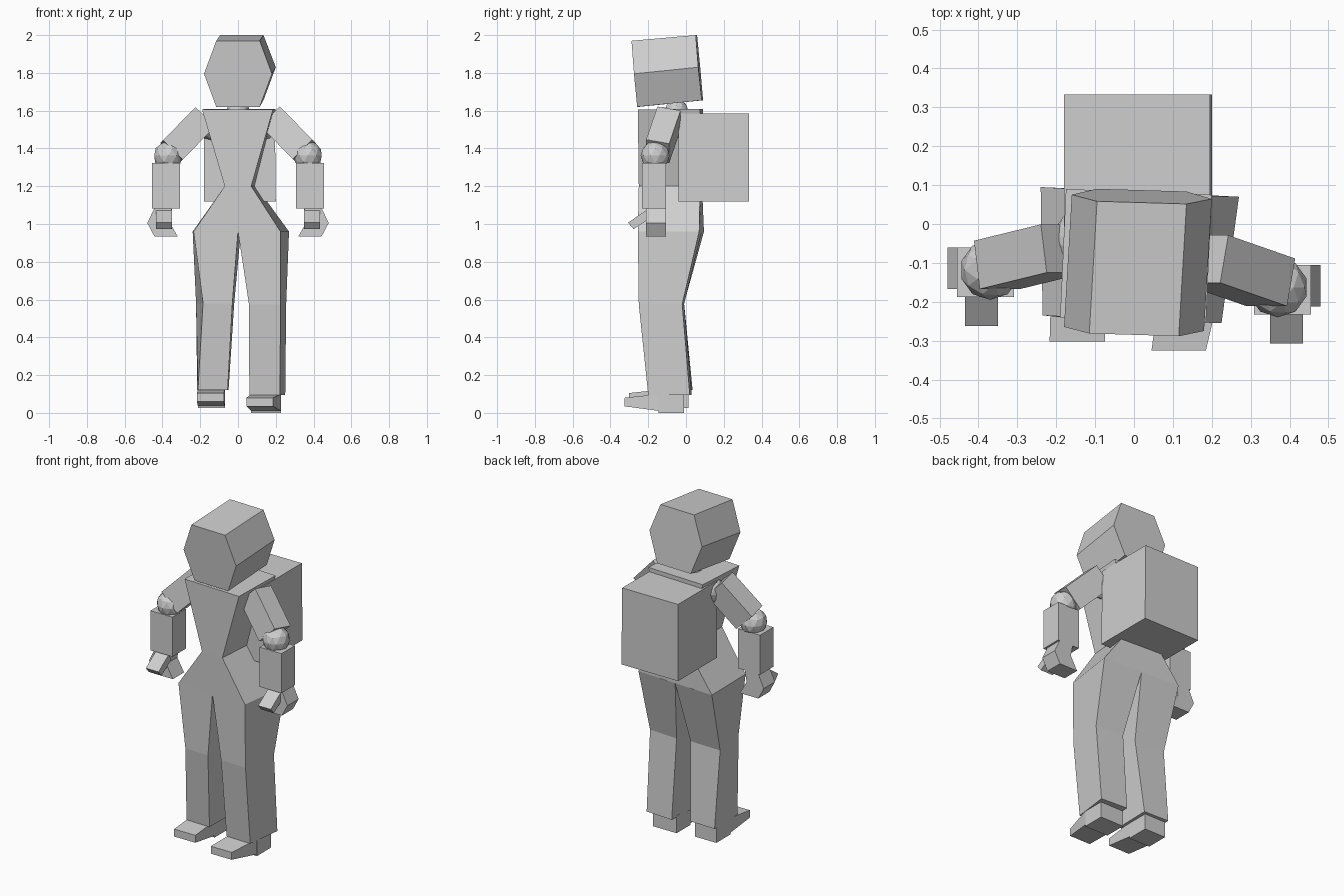
import bpy, bmesh
from mathutils import Vector

grey = bpy.data.materials.new("plain_grey")
grey.diffuse_color = (0.62, 0.62, 0.62, 1)


def finish(name, bm):
    bmesh.ops.recalc_face_normals(bm, faces=bm.faces)
    me = bpy.data.meshes.new(name)
    bm.to_mesh(me)
    bm.free()
    me.materials.append(grey)
    ob = bpy.data.objects.new(name, me)
    bpy.context.collection.objects.link(ob)
    return ob


def loft(name, rings):
    """Closed skin through rings of equal point count."""
    bm = bmesh.new()
    loops = [[bm.verts.new(p) for p in r] for r in rings]
    n = len(loops[0])
    for a, b in zip(loops, loops[1:]):
        for i in range(n):
            j = (i + 1) % n
            bm.faces.new((a[i], a[j], b[j], b[i]))
    bm.faces.new(loops[0])
    bm.faces.new(loops[-1])
    return finish(name, bm)


def rect(x0, x1, y0, y1, z, shift=0.0):
    """Horizontal quad; shift moves its back edge sideways."""
    return [(x0, y0, z), (x1, y0, z), (x1 + shift, y1, z), (x0 + shift, y1, z)]


def ball(name, centre, r):
    bm = bmesh.new()
    bmesh.ops.create_icosphere(bm, subdivisions=2, radius=r)
    bmesh.ops.translate(bm, verts=bm.verts, vec=centre)
    return finish(name, bm)


# Head: hexagonal prism, tipped slightly forward
def head_ring(top, mid, low, dx):
    rows = [(-0.115, top), (0.115, top), (0.18, mid),
            (0.115, low), (-0.115, low), (-0.18, mid)]
    return [(x + dx, y - 0.03 * x, z) for x, (y, z) in rows]


loft("head", [head_ring((-0.285, 1.97), (-0.27, 1.795), (-0.255, 1.62), 0),
              head_ring((0.055, 2.0), (0.07, 1.83), (0.087, 1.655), 0.02)])
ball("neck", (0, -0.05, 1.6), 0.062)

# Torso: wide hips, narrow waist, wide shoulders
loft("torso", [
    [(-0.235, -0.235, 0.96), (0.225, -0.255, 0.96), (0.27, 0.07, 0.96), (-0.24, 0.095, 0.96)],
    [(-0.07, -0.245, 1.2), (0.07, -0.25, 1.2), (0.095, 0.075, 1.2), (-0.065, 0.085, 1.2)],
    [(-0.19, -0.24, 1.605), (0.185, -0.255, 1.605), (0.2, 0.075, 1.61), (-0.175, 0.09, 1.61)]])

# Backpack
loft("backpack", [rect(-0.18, 0.2, -0.04, 0.333, 1.12),
                  rect(-0.18, 0.195, -0.04, 0.333, 1.585, 0)])

# Legs: hip, knee and cuff rings
loft("left_leg", [
    [(-0.235, -0.235, 0.96), (0, -0.245, 0.96), (0.015, 0.083, 0.96), (-0.24, 0.095, 0.96)],
    [(-0.185, -0.24, 0.58), (-0.03, -0.245, 0.58), (-0.02, -0.015, 0.58), (-0.222, -0.01, 0.58)],
    [(-0.212, -0.19, 0.12), (-0.055, -0.195, 0.12), (-0.05, 0.03, 0.12), (-0.216, 0.035, 0.12)]])
loft("right_leg", [
    [(0, -0.245, 0.96), (0.225, -0.255, 0.96), (0.27, 0.07, 0.96), (0.015, 0.083, 0.96)],
    [(0.058, -0.245, 0.575), (0.225, -0.25, 0.575), (0.255, -0.02, 0.575), (0.07, -0.01, 0.575)],
    [(0.06, -0.195, 0.095), (0.222, -0.2, 0.095), (0.25, 0.02, 0.095), (0.075, 0.03, 0.095)]])

# Feet: heel block and sloping toe; (name, toe x, heel x, toe y, y offset, z offset)
for name, tx, hx, ty, dy, dz in (("left", (-0.217, -0.075), (-0.212, -0.07), -0.302, 0.022, 0.025),
                                 ("right", (0.045, 0.185), (0.07, 0.228), -0.325, 0, 0)):
    loft(name + "_heel", [rect(*hx, -0.145 + dy, -0.01 + dy, dz),
                          rect(*hx, -0.145 + dy, -0.01 + dy, dz + 0.105)])
    loft(name + "_toe", [
        [(tx[0], ty, dz + 0.035), (tx[1], ty, dz + 0.035), (tx[1], ty, dz + 0.08), (tx[0], ty, dz + 0.08)],
        [(hx[0], -0.14 + dy, dz + 0.01), (hx[1], -0.14 + dy, dz + 0.01),
         (hx[1], -0.14 + dy, dz + 0.1), (hx[0], -0.14 + dy, dz + 0.1)]])

# Arms: the left one sits a little further back
for name, s, dy in (("left", -1, 0.045), ("right", 1, 0)):
    ball(name + "_shoulder", (s * 0.135, -0.075 + dy * 0.7, 1.52), 0.078)

    a = Vector((s * 0.18, -0.09 + dy * 0.6, 1.56))
    b = Vector((s * 0.352, -0.15 + dy, 1.385))
    d = (b - a).normalized()
    u = d.cross(Vector((0, 1, 0))).normalized() * 0.073
    v = d.cross(u).normalized() * 0.063
    loft(name + "_upper_arm", [[p + u + v, p + u - v, p - u - v, p - u + v] for p in (a, b)])

    ball(name + "_elbow", (s * 0.37, -0.163 + dy, 1.362), 0.077)
    fx = sorted((s * 0.308, s * 0.455))
    loft(name + "_forearm", [rect(*fx, -0.233 + dy, -0.105 + dy, z) for z in (1.082, 1.322)])

    # Palm bends outward, fingers bend back inward
    palm = [(0.35, 1.09), (0.44, 1.09), (0.48, 1.005), (0.443, 0.935), (0.32, 0.935), (0.365, 1.015)]
    loft(name + "_hand", [[(s * x, y + dy, z) for x, z in palm] for y in (-0.212, -0.105)])

    # Thumb slopes down and forward
    thumb = [(-0.2, 1.08), (-0.307, 1.007), (-0.278, 0.973), (-0.19, 1.03)]
    loft(name + "_thumb", [[(s * x, y + dy, z) for y, z in thumb] for x in (0.35, 0.435)])
